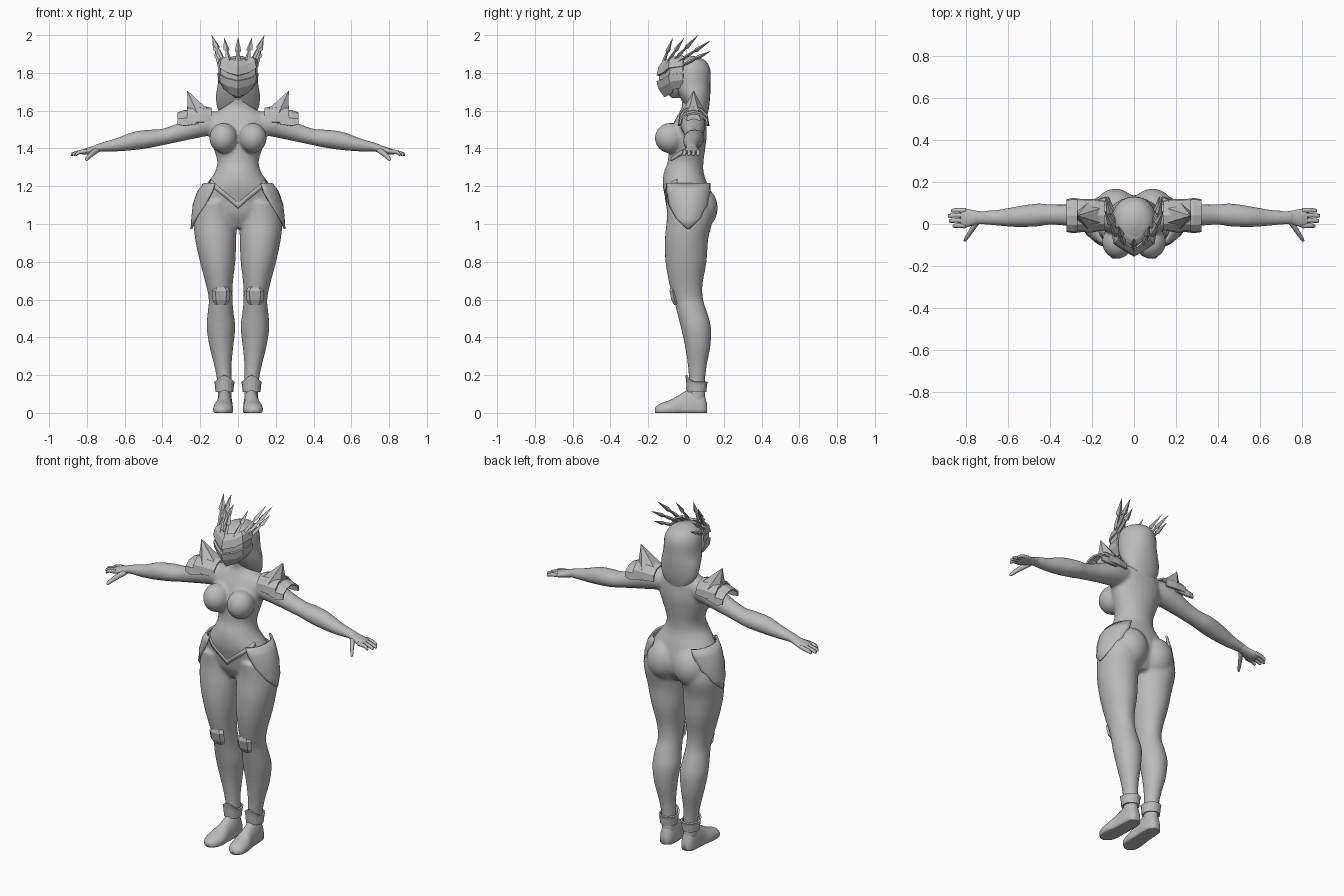
import bpy, bmesh, math
from mathutils import Vector

if "Cube" in bpy.data.objects:
    bpy.data.objects.remove(bpy.data.objects["Cube"])

grey = bpy.data.materials.new("plain_grey")
grey.use_nodes = True
grey.diffuse_color = (0.5, 0.5, 0.5, 1)
grey.node_tree.nodes["Principled BSDF"].inputs["Base Color"].default_value = grey.diffuse_color

AXES = {"X": (Vector((0, 1, 0)), Vector((0, 0, 1))),
        "Y": (Vector((1, 0, 0)), Vector((0, 0, 1))),
        "Z": (Vector((1, 0, 0)), Vector((0, 1, 0)))}


def spline(rows, steps=4):
    """Smoothly interpolate rows of numbers."""
    padded = [rows[0]] + list(rows) + [rows[-1]]
    for i in range(len(rows) - 1):
        for k in range(steps):
            t = k / steps
            yield [0.5 * (2*b + (c - a)*t + (2*a - 5*b + 4*c - d)*t*t + (3*b - a - 3*c + d)*t**3)
                   for a, b, c, d in zip(*padded[i:i + 4])]
    yield rows[-1]


def skin(bm, rings, closed=True, caps=True):
    """Join equal rings of points with quads."""
    rings = [[bm.verts.new(p) for p in ring] for ring in rings]
    count = len(rings[0])
    for low, high in zip(rings, rings[1:]):
        for i in range(count if closed else count - 1):
            j = (i + 1) % count
            bm.faces.new((low[i], low[j], high[j], high[i]))
    if caps:
        bm.faces.new(rings[0])
        bm.faces.new(rings[-1])


def loft(bm, rows, axis, side=1, sides=24, steps=4):
    """Elliptical sections (x, y, z, radius, radius) along an axis."""
    u, v = AXES[axis]
    rings = []
    for x, y, z, ru, rv in spline(rows, steps):
        angles = [math.tau * i / sides for i in range(sides)]
        rings.append([Vector((x * side, y, z)) + u * ru * math.cos(a) + v * rv * math.sin(a)
                      for a in angles])
    skin(bm, rings)


def ball(bm, centre, radii):
    made = bmesh.ops.create_uvsphere(bm, u_segments=24, v_segments=16, radius=1)["verts"]
    bmesh.ops.scale(bm, vec=radii, verts=made)
    bmesh.ops.translate(bm, vec=centre, verts=made)


def spike(bm, base, tip, profile, sides=4, flat=1):
    """Point a faceted profile of (fraction, radius) from base to tip."""
    base, tip = Vector(base), Vector(tip)
    turn = (tip - base).to_track_quat("Z", "Y")
    skin(bm, [[base.lerp(tip, f) + turn @ Vector((r * math.cos(math.tau * i / sides),
               r * flat * math.sin(math.tau * i / sides), 0)) for i in range(sides)]
              for f, r in profile])


def finish(name, bm, smooth=True, mirror=False, thick=0):
    bmesh.ops.recalc_face_normals(bm, faces=bm.faces)
    mesh = bpy.data.meshes.new(name)
    bm.to_mesh(mesh)
    bm.free()
    for face in mesh.polygons:
        face.use_smooth = smooth
    mesh.materials.append(grey)
    obj = bpy.data.objects.new(name, mesh)
    bpy.context.collection.objects.link(obj)
    if mirror:
        obj.modifiers.new("mirror", "MIRROR").merge_threshold = 0.0005
    if thick:
        shell = obj.modifiers.new("thickness", "SOLIDIFY")
        shell.thickness, shell.offset = thick, 0
    return obj


def plate(name, rings, thick=0.01, closed=False, smooth=False):
    bm = bmesh.new()
    skin(bm, rings, closed, caps=False)
    return finish(name, bm, smooth, True, thick)


# Body: torso, bust, seat, legs and arms fused into one skin
torso = [(.02, .98, .06, .07), (.02, 1.05, .18, .11), (.015, 1.12, .212, .12),
         (-.003, 1.2, .175, .12), (-.012, 1.27, .125, .106), (-.002, 1.33, .11, .095),
         (.005, 1.4, .13, .097), (.013, 1.47, .152, .097), (.02, 1.53, .162, .088),
         (.03, 1.58, .14, .072), (.03, 1.62, .075, .052), (.02, 1.66, .048, .045),
         (0, 1.74, .045, .045)]
leg = [(.122, .01, 1.12, .095, .115), (.123, .02, 1.03, .113, .122), (.118, .003, .92, .109, .115),
       (.108, 0, .8, .094, .109), (.099, 0, .68, .071, .088), (.092, .013, .6, .063, .078),
       (.092, .033, .53, .069, .08), (.09, .053, .45, .076, .08), (.088, .062, .35, .063, .067),
       (.08, .06, .25, .046, .05), (.072, .058, .16, .038, .043), (.07, .058, .06, .038, .045)]
arm = [(.1, .03, 1.535, .06, .06), (.17, .035, 1.53, .066, .066), (.24, .04, 1.51, .06, .06),
       (.32, .042, 1.483, .051, .05), (.4, .045, 1.46, .049, .044), (.46, .043, 1.452, .055, .048),
       (.55, .035, 1.44, .05, .049), (.64, .03, 1.42, .039, .036), (.72, .03, 1.408, .032, .024),
       (.76, .03, 1.398, .032, .02)]
bm = bmesh.new()
loft(bm, [(0,) + row for row in torso], "Z")
for side in (1, -1):
    loft(bm, leg, "Z", side)
    loft(bm, arm, "X", side)
    ball(bm, (.078 * side, -.085, 1.455), (.074, .08, .08))
    ball(bm, (.088 * side, .072, 1.085), (.1, .096, .115))
body = finish("body", bm)
fuse = body.modifiers.new("fuse", "REMESH")
fuse.mode, fuse.voxel_size, fuse.use_smooth_shade = "VOXEL", .009, True
soften = body.modifiers.new("soften", "SMOOTH")
soften.factor, soften.iterations = .5, 6

# Hands
bm = bmesh.new()
loft(bm, [(.72, .03, 1.407, .029, .022), (.76, .03, 1.395, .035, .02),
          (.8, .028, 1.385, .045, .018), (.825, .028, 1.38, .043, .012)], "X", sides=16)
for i, reach in enumerate((.87, .885, .88, .862)):
    y = .063 - i * .024
    loft(bm, [(.8, y, 1.386, .012, .012), (.84, y + .002, 1.38, .011, .011),
              (reach - .006, y, 1.37, .009, .009), (reach, y, 1.368, .003, .003)], "X", sides=8)
loft(bm, [(.745, .01, 1.393, .016, .015), (.775, -.035, 1.37, .013, .014),
          (.8, -.074, 1.345, .009, .01), (.803, -.083, 1.338, .003, .003)], "Y", sides=8)
finish("hands", bm, mirror=True)

# Boots with flat soles
bm = bmesh.new()
loft(bm, [(.07, .112, .02, .018, .025), (.07, .09, .02, .036, .09), (.07, .04, .02, .042, .115),
          (.073, -.02, .02, .043, .085), (.078, -.08, .02, .053, .05),
          (.082, -.135, .015, .046, .035), (.084, -.165, .012, .018, .015)], "Y")
for vert in bm.verts:
    vert.co.z = max(vert.co.z, 0)
finish("boots", bm, mirror=True)

# Ankle cuffs, pointed at the front
turns = [math.tau * i / 16 for i in range(16)]
plate("ankle_cuffs", [[(.072 + r * math.cos(a), .056 + 1.1 * r * math.sin(a),
                        z + lift * max(0, -math.sin(a)) ** 3) for a in turns]
                      for z, r, lift in ((.11, .042, 0), (.15, .046, .02), (.165, .05, .035))],
      closed=True)

# Knee plates
plate("knee_plates", [[(.09 - w, y + .015, z), (.09 - w * .6, y, z),
                       (.09 + w * .6, y, z), (.09 + w, y + .015, z)]
                      for z, w, y in ((.575, .03, -.058), (.6, .042, -.072),
                                      (.645, .044, -.082), (.665, .03, -.076))], .012)

# Pointed hip plates
plate("hip_plates", [[(.1 + r * math.cos(a * k / 6), .012 + .118 * math.sin(a * k / 6), z)
                      for k in range(-6, 7)]
                     for z, r, a in ((1.215, .078, 1.3), (1.17, .112, 1.25), (1.1, .135, 1),
                                     (1.03, .142, .55), (.975, .146, .04))], smooth=True)

# Raised belt that drops to a point at the front
belt = plate("hip_belt", [[(.17 * k / 10, -.13 + .07 * (k / 10) ** 2, z + .15 * k / 10)
                           for k in range(11)] for z in (1.075, 1.09, 1.105)], 0, smooth=True)
wrap = belt.modifiers.new("wrap", "SHRINKWRAP")
wrap.target, wrap.offset, wrap.wrap_mode = body, .004, "ABOVE_SURFACE"
belt.modifiers.new("thickness", "SOLIDIFY").thickness = .008


# Layered shoulder guards with a spike
def guard(name, rows):
    arc = [math.pi * (k / 6 * 1.1 - .05) for k in range(7)]
    plate(name, [[(x, .04 + ry * math.cos(a), z + rz * math.sin(a)) for a in arc]
                 for x, z, ry, rz in rows])


guard("upper_shoulder_guards", [(.14, 1.55, .066, .06), (.2, 1.55, .076, .073), (.27, 1.55, .074, .066)])
guard("lower_shoulder_guards", [(.21, 1.54, .068, .06), (.285, 1.53, .08, .068), (.32, 1.535, .074, .05)])
bm = bmesh.new()
spike(bm, (.21, .04, 1.575), (.268, .04, 1.705), ((0, .075), (.35, .048), (1, .001)), 6)
finish("shoulder_spikes", bm, False, True)

# Head and long hair
bm = bmesh.new()
loft(bm, [(0, -.055, 1.668, .015, .02), (0, -.04, 1.71, .058, .075), (0, -.02, 1.77, .082, .105),
          (0, -.01, 1.83, .085, .11), (0, 0, 1.875, .05, .07)], "Z")
finish("head", bm)
bm = bmesh.new()
loft(bm, [(0, .085, 1.53, .04, .015), (0, .075, 1.575, .085, .038), (0, .062, 1.62, .11, .06),
          (0, .045, 1.68, .116, .083), (0, .03, 1.74, .107, .1), (0, .022, 1.82, .1, .106),
          (0, .015, 1.868, .073, .083), (0, .015, 1.89, .02, .025)], "Z")
finish("hair", bm)


# Faceted face mask: brow, recessed eye slit and cheek guard
def mask(name, rows):
    plate(name, [[(0, yc, zc), (x * .55, yc + .035, zc * .6 + zs * .4),
                  (x * .9, yc * .6, zs), (x, -.015, zs + .01)] for yc, zc, x, zs in rows], .012)


mask("brow_guard", [(-.118, 1.862, .08, 1.88), (-.14, 1.83, .095, 1.865), (-.15, 1.785, .104, 1.825)])
mask("eye_slit", [(-.138, 1.79, .097, 1.83), (-.138, 1.74, .097, 1.77)])
mask("cheek_guard", [(-.15, 1.758, .103, 1.79), (-.142, 1.72, .1, 1.755), (-.11, 1.675, .075, 1.715)])

# Crown of barbed blades sweeping back
blade = ((0, .01), (.3, .013), (.5, .008), (.56, .017), (1, .001))
bm = bmesh.new()
spike(bm, (0, -.13, 1.83), (0, -.07, 1.985), blade, flat=.7)
finish("front_crown_blade", bm, False)
bm = bmesh.new()
for base, tip in (((.045, -.105, 1.845), (.073, -.01, 1.985)),
                  ((.075, -.07, 1.86), (.14, .065, 2)),
                  ((.09, -.04, 1.86), (.135, .13, 1.97)),
                  ((.095, -.02, 1.84), (.12, .13, 1.915))):
    spike(bm, base, tip, blade, flat=.7)
finish("side_crown_blades", bm, False, True)
